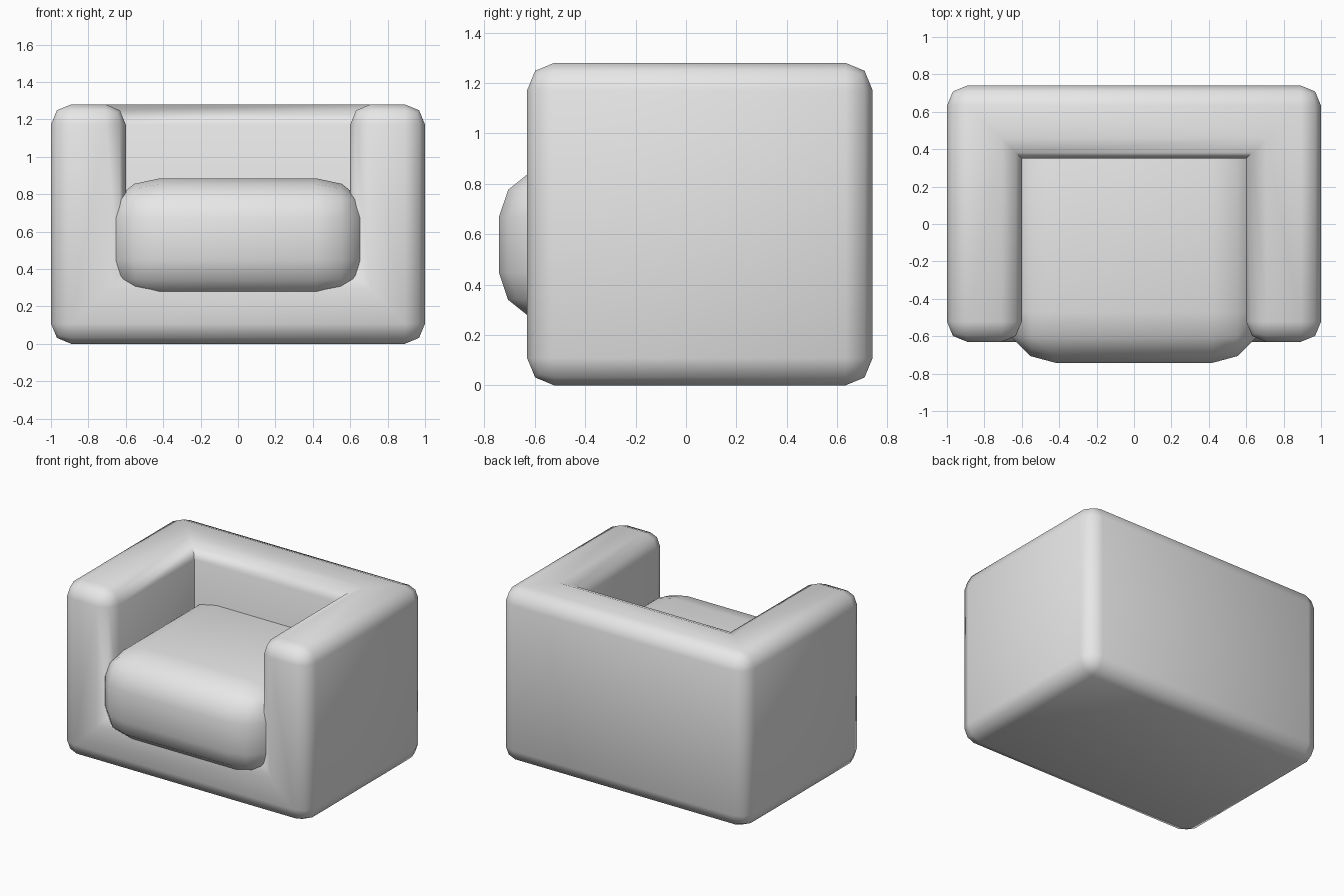
import bpy
import bmesh
import math
from mathutils import Vector

cube = bpy.data.objects.get("Cube")
if cube:
    bpy.data.objects.remove(cube, do_unlink=True)

# Upholstery colour
fabric = bpy.data.materials.new("grey_fabric")
fabric.use_nodes = True
GREY = (0.8, 0.8, 0.8, 1.0)
fabric.diffuse_color = GREY
fabric.node_tree.nodes["Principled BSDF"].inputs["Base Color"].default_value = GREY


def finish(bm, name):
    """Turn the bmesh into a smooth shaded object, with crisp inner corners."""
    bmesh.ops.recalc_face_normals(bm, faces=bm.faces[:])
    mesh = bpy.data.meshes.new(name)
    bm.to_mesh(mesh)
    bm.free()
    mesh.materials.append(fabric)
    obj = bpy.data.objects.new(name, mesh)
    bpy.context.collection.objects.link(obj)
    bpy.ops.object.select_all(action='DESELECT')
    obj.select_set(True)
    bpy.context.view_layer.objects.active = obj
    bpy.ops.object.shade_smooth_by_angle(angle=math.radians(60))
    return obj


def bevel(bm, edges, offset, segments):
    bmesh.ops.bevel(bm, geom=edges, offset=offset, offset_type='OFFSET',
                    segments=segments, profile=0.5, affect='EDGES', clamp_overlap=True)


# Chair body: a block with a recess open at the front and top
FRONT, BACK, TOP = -0.63, 0.74, 1.28
ARM_IN, BACK_IN, SEAT = 0.6, 0.35, 0.4
bm = bmesh.new()
outer, inner = {}, {}
for s in (-1, 1):
    # each loop runs front bottom, front top, back top, back bottom
    outer[s] = [bm.verts.new((s, y, z)) for y, z in
                ((FRONT, 0), (FRONT, TOP), (BACK, TOP), (BACK, 0))]
    inner[s] = [bm.verts.new((s * ARM_IN, y, z)) for y, z in
                ((FRONT, SEAT), (FRONT, TOP), (BACK_IN, TOP), (BACK_IN, SEAT))]
    bm.faces.new(outer[s])
    bm.faces.new(inner[s])
    for i in (0, 1):    # mitred arm front and arm top
        bm.faces.new((outer[s][i], outer[s][i + 1], inner[s][i + 1], inner[s][i]))
L, R, l, r = outer[-1], outer[1], inner[-1], inner[1]
bm.faces.new((L[0], R[0], r[0], l[0]))    # base front
bm.faces.new((L[2], R[2], r[2], l[2]))    # backrest top
bm.faces.new((L[2], R[2], R[3], L[3]))    # rear
bm.faces.new((L[3], R[3], R[0], L[0]))    # underside
bm.faces.new((l[2], r[2], r[3], l[3]))    # backrest front
bm.faces.new((l[3], r[3], r[0], l[0]))    # recess floor
bmesh.ops.recalc_face_normals(bm, faces=bm.faces[:])
bm.normal_update()
convex = [e for e in bm.edges if e.calc_face_angle_signed() > 0.5]
bevel(bm, convex, 0.108, 2)
finish(bm, "chair_body")

# Seat cushion: rounded block, stretched to size after rounding
bm = bmesh.new()
ROUND = 0.27
flat = Vector((0.42, 0.41, 0.11))    # half sizes of the flat areas
bmesh.ops.create_cube(bm, size=2)
for v in bm.verts:
    v.co = Vector([c * (f + ROUND) for c, f in zip(v.co, flat)])
bevel(bm, bm.edges[:], ROUND, 3)
for v in bm.verts:
    # flatten the rounding vertically, leaving the sides as they are
    over = abs(v.co.z) - flat.z
    if over > 0:
        v.co.z = math.copysign(flat.z + over * 0.8, v.co.z)
    v.co += Vector((0, -0.062, 0.558))
finish(bm, "seat_cushion")
